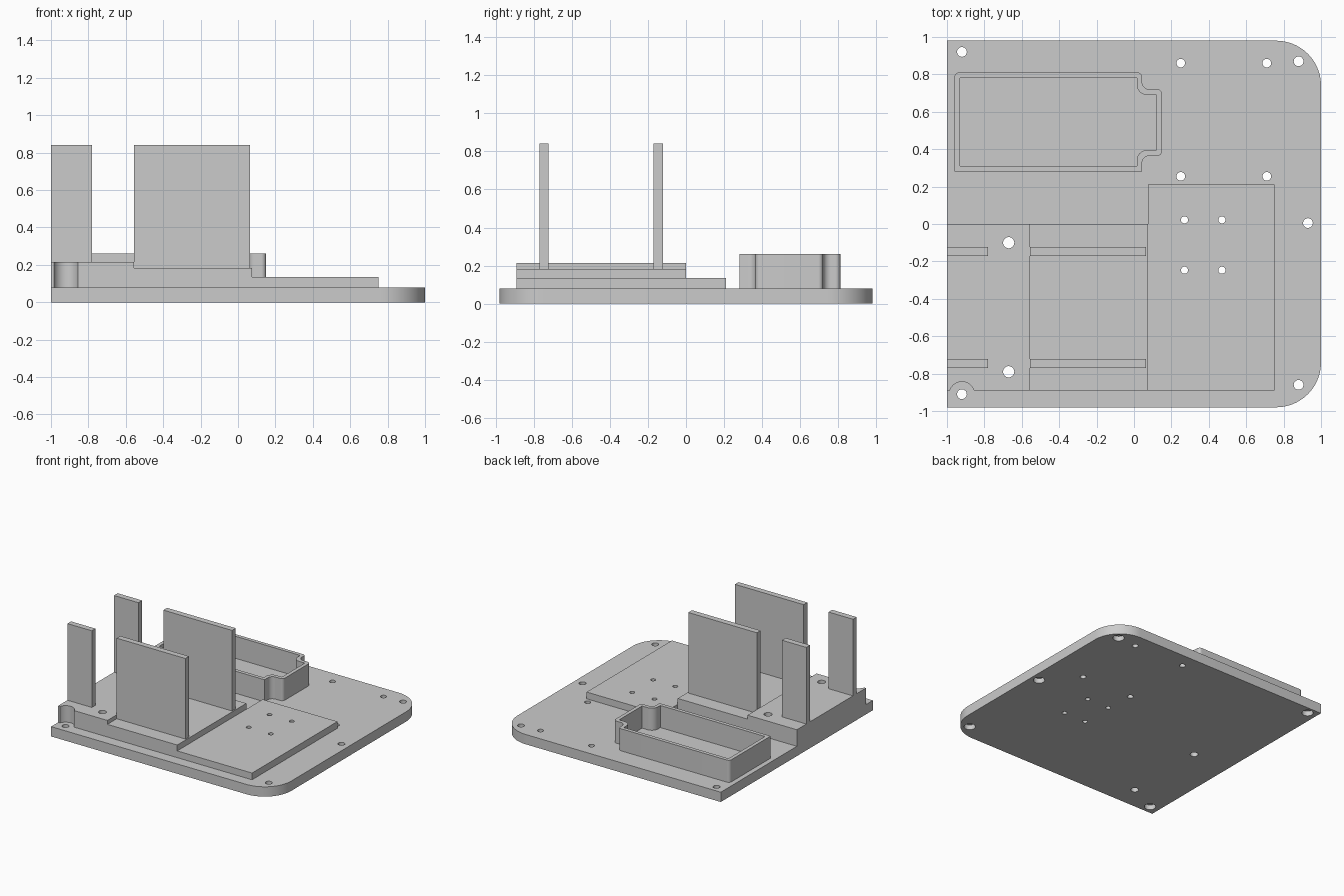
import bpy, bmesh
from math import sin, cos, pi
from mathutils import Vector

cube = bpy.data.objects.get("Cube")
if cube:
    bpy.data.objects.remove(cube, do_unlink=True)

GREY = (0.6, 0.6, 0.6, 1.0)
grey = bpy.data.materials.new("plain grey")
grey.use_nodes = True
grey.diffuse_color = GREY
grey.node_tree.nodes["Principled BSDF"].inputs["Base Color"].default_value = GREY


def rounded(corners, steps=12):
    """Outline from (x, y, radius) right-angled corners."""
    out = []
    for i, (x, y, r) in enumerate(corners):
        p = Vector((x, y))
        if r == 0:
            out.append(p)
            continue
        before = Vector(corners[i - 1][:2])
        after = Vector(corners[(i + 1) % len(corners)][:2])
        a, b = (before - p).normalized() * r, (after - p).normalized() * r
        centre = p + a + b
        for k in range(steps + 1):
            t = pi / 2 * k / steps
            out.append(centre - b * cos(t) - a * sin(t))
    return out


def rect(x0, x1, y0, y1):
    return [(x0, y0), (x1, y0), (x1, y1), (x0, y1)]


def circle(x, y, r, n=32):
    return [(x + r * cos(2 * pi * i / n), y + r * sin(2 * pi * i / n)) for i in range(n)]


def prisms(name, outlines, z0, z1):
    """Extrude one or more outlines into a single object."""
    bm = bmesh.new()
    for outline in outlines:
        face = bm.faces.new([bm.verts.new((p[0], p[1], z0)) for p in outline])
        top = bmesh.ops.extrude_face_region(bm, geom=[face])["geom"]
        verts = [v for v in top if isinstance(v, bmesh.types.BMVert)]
        bmesh.ops.translate(bm, verts=verts, vec=(0, 0, z1 - z0))
    bmesh.ops.recalc_face_normals(bm, faces=bm.faces)
    mesh = bpy.data.meshes.new(name)
    bm.to_mesh(mesh)
    bm.free()
    mesh.materials.append(grey)
    obj = bpy.data.objects.new(name, mesh)
    bpy.context.collection.objects.link(obj)
    return obj


def cut(obj, outlines, z0, z1):
    """Subtract extruded outlines from a part."""
    cutter = prisms("cutter", outlines, z0, z1)
    cutter.hide_render = True
    mod = obj.modifiers.new("cut", "BOOLEAN")
    mod.operation, mod.solver, mod.object = "DIFFERENCE", "EXACT", cutter
    bpy.context.view_layer.objects.active = obj
    bpy.ops.object.modifier_apply(modifier=mod.name)
    bpy.data.objects.remove(cutter, do_unlink=True)


# Hole positions
corner_holes = [(-0.92, 0.92), (0.88, 0.87), (0.93, 0.005), (0.88, -0.86), (-0.92, -0.91)]
post_holes = [(x, y) for x in (0.25, 0.71) for y in (0.86, 0.255)]
pad_holes = [(x, y) for x in (0.27, 0.47) for y in (0.022, -0.247)]
block_holes = [(-0.67, y) for y in (-0.1, -0.79)]
holes = ([circle(x, y, 0.026) for x, y in corner_holes]
         + [circle(x, y, 0.023) for x, y in post_holes]
         + [circle(x, y, 0.019) for x, y in pad_holes]
         + [circle(x, y, 0.03) for x, y in block_holes])

# Base plate with two rounded corners and screw-head recesses underneath
BASE = 0.08
plate = prisms("base_plate", [rounded([(-1, -0.98, 0), (1, -0.98, 0.24),
                                       (1, 0.98, 0.24), (-1, 0.98, 0)], 20)], 0, BASE)
cut(plate, holes, -0.1, 0.5)
cut(plate, [circle(x, y, 0.043) for x, y in corner_holes], -0.1, 0.04)

# Three stepped pads
low = prisms("low_pad", [rect(0.075, 0.75, -0.89, 0.21)], BASE, 0.135)
cut(low, [circle(x, y, 0.019) for x, y in pad_holes], 0, 0.5)
middle = prisms("middle_pad", [rect(-0.555, 0.075, -0.89, 0)], BASE, 0.183)
high = prisms("high_pad", [rect(-1, -0.555, -0.89, 0)], BASE, 0.215)
cut(high, [circle(x, y, 0.03) for x, y in block_holes]
    + [circle(-0.92, -0.91, 0.067)], 0, 0.5)

# Upright walls in two rows
for row, y0, y1 in (("front", -0.77, -0.723), ("back", -0.17, -0.122)):
    prisms(row + "_narrow_wall", [rect(-1, -0.78, y0, y1)], 0.215, 0.84)
    prisms(row + "_wide_wall", [rect(-0.555, 0.065, y0, y1)], 0.183, 0.84)

# Open tray with a stepped end
tray = prisms("tray", [rounded([
    (-0.96, 0.28, 0), (0.043, 0.28, 0), (0.043, 0.365, 0.04), (0.15, 0.365, 0.025),
    (0.15, 0.72, 0.025), (0.043, 0.72, 0.04), (0.043, 0.81, 0.025), (-0.96, 0.81, 0.025)])],
    BASE, 0.26)
cut(tray, [rounded([
    (-0.93, 0.31, 0), (0.015, 0.31, 0), (0.015, 0.395, 0.055), (0.12, 0.395, 0),
    (0.12, 0.69, 0), (0.015, 0.69, 0.055), (0.015, 0.78, 0), (-0.93, 0.78, 0)])],
    0, 0.5)

# Smooth the round surfaces, keep edges sharp
for obj in bpy.context.collection.objects:
    obj.select_set(obj.type == "MESH")
bpy.context.view_layer.objects.active = plate
bpy.ops.object.shade_smooth_by_angle(angle=pi / 6)
